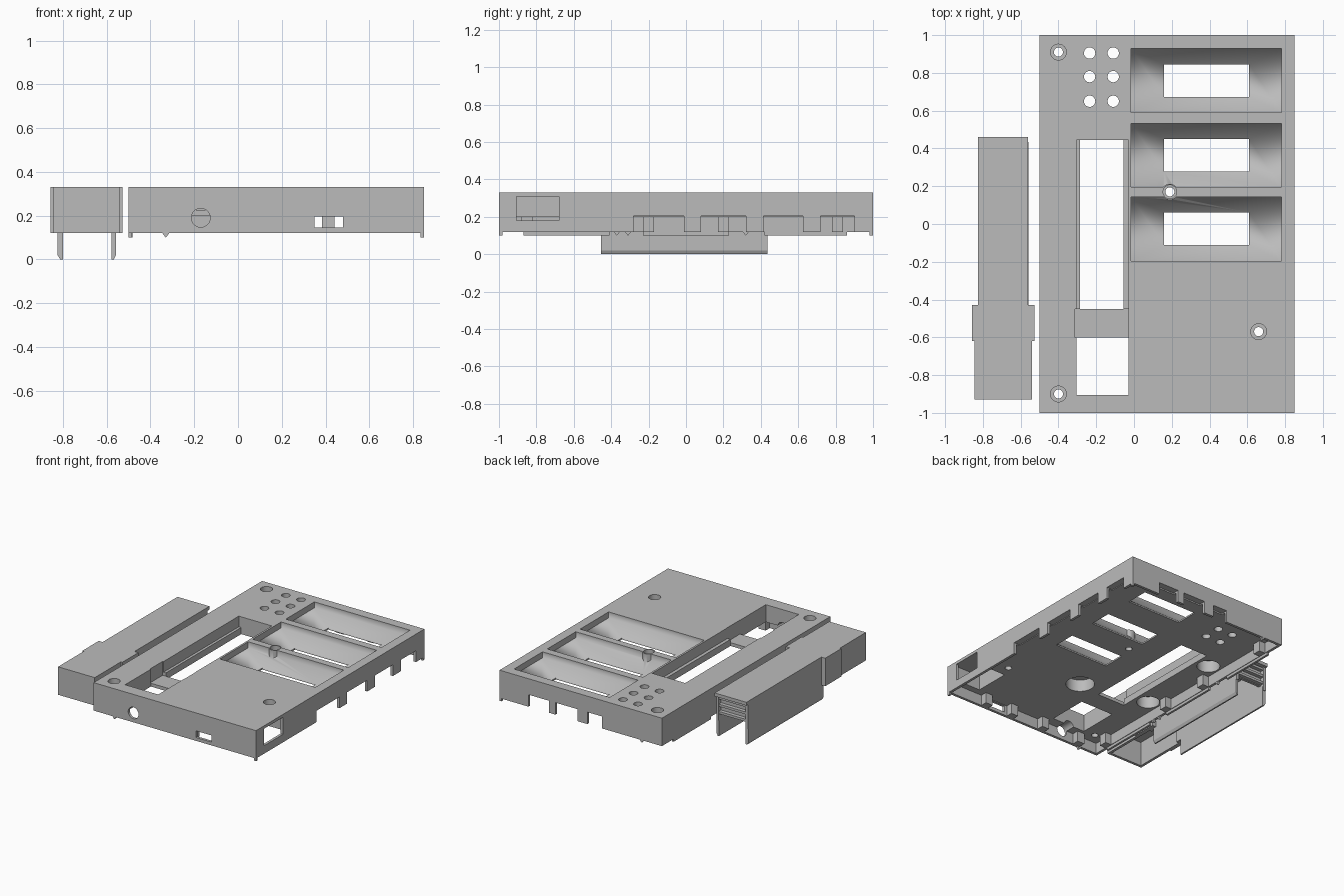
import bpy, bmesh, math
from mathutils import Vector

if "Cube" in bpy.data.objects:
    bpy.data.objects.remove(bpy.data.objects["Cube"])

grey = bpy.data.materials.new("plain grey")
grey.use_nodes = True
grey.diffuse_color = (0.5, 0.5, 0.5, 1)
grey.node_tree.nodes["Principled BSDF"].inputs["Base Color"].default_value = (0.5, 0.5, 0.5, 1)


def finish(name, bm):
    bmesh.ops.recalc_face_normals(bm, faces=bm.faces)
    mesh = bpy.data.meshes.new(name)
    bm.to_mesh(mesh)
    bm.free()
    mesh.materials.append(grey)
    ob = bpy.data.objects.new(name, mesh)
    bpy.context.collection.objects.link(ob)
    return ob


def loft(name, levels):
    """Stack rectangles (z, x0, x1, y0, y1) into a closed solid."""
    bm = bmesh.new()
    rings = []
    for z, x0, x1, y0, y1 in levels:
        corners = [(x0, y0), (x1, y0), (x1, y1), (x0, y1)]
        rings.append([bm.verts.new((x, y, z)) for x, y in corners])
    for a, b in zip(rings, rings[1:]):
        for i in range(4):
            j = (i + 1) % 4
            bm.faces.new((a[i], a[j], b[j], b[i]))
    bm.faces.new(rings[0])
    bm.faces.new(rings[-1])
    return finish(name, bm)


def box(name, x0, x1, y0, y1, z0, z1):
    return loft(name, [(z0, x0, x1, y0, y1), (z1, x0, x1, y0, y1)])


def rod(name, x, y, r, z0, z1):
    bm = bmesh.new()
    bmesh.ops.create_cone(bm, cap_ends=True, segments=32, radius1=r, radius2=r, depth=z1 - z0)
    bmesh.ops.translate(bm, vec=Vector((x, y, (z0 + z1) / 2)), verts=bm.verts)
    return finish(name, bm)


def boolean(target, tool, operation="DIFFERENCE"):
    mod = target.modifiers.new("cut", "BOOLEAN")
    mod.operation, mod.object, mod.solver = operation, tool, "EXACT"
    bpy.context.view_layer.objects.active = target
    bpy.ops.object.modifier_apply(modifier=mod.name)
    bpy.data.objects.remove(tool)


def cut_box(*size):
    boolean(case, box("cutter", *size))


def cut_rod(*size):
    boolean(case, rod("cutter", *size))


# Case: thick top plate on a thin skirt
TOP, PLATE, RIM = 0.33, 0.20, 0.12
case = box("case", -0.5, 0.85, -1, 1, RIM, TOP)
cut_box(-0.48, 0.83, -0.98, 0.98, 0, PLATE)

# Three display funnels with windows
for y in (0.59, 0.195, -0.195):
    rim = (-0.015, 0.78, y, y + 0.338)
    window = (0.16, 0.61, y + 0.083, y + 0.255)
    boolean(case, loft("cutter", [(0.4, *rim), (0.285, *rim), (0.212, *window), (0.1, *window)]))

# Long handle slot with side ledges, and lowered bridge
cut_box(-0.305, -0.03, -0.45, 0.445, 0.25, 0.4)
cut_box(-0.285, -0.055, -0.45, 0.445, 0.1, 0.4)
cut_box(-0.305, -0.03, -0.905, -0.6, 0.1, 0.4)
cut_box(-0.312, -0.028, -0.601, -0.449, 0.225, 0.4)

# Screw holes, with a post between two funnels
screws = [(-0.4, 0.91), (-0.4, -0.9), (0.66, -0.57), (0.19, 0.17)]
boolean(case, rod("post", *screws[-1], 0.043, 0.205, TOP), "UNION")
for x, y in screws:
    cut_rod(x, y, 0.042 if y != 0.17 else 0.036, 0.27, 0.4)
    cut_rod(x, y, 0.024, 0.1, 0.4)

# Indicator holes
for x in (-0.235, -0.11):
    for y in (0.905, 0.78, 0.65):
        cut_rod(x, y, 0.03, 0.1, 0.4)

# Blind bores under the plate
for x, y, r in [(0.135, -0.42, 0.1), (-0.388, 0.34, 0.08), (-0.388, -0.31, 0.08)]:
    cut_rod(x, y, r, 0.1, 0.29)

# Skirt notches on the left side and the back
for y0, y1 in [(-0.28, -0.01), (0.08, 0.32), (0.415, 0.625), (0.72, 0.9)]:
    cut_box(0.8, 0.9, y0, y1, 0.1, 0.205)
for x0, x1 in [(0.0, 0.12), (0.2, 0.385), (0.44, 0.61)]:
    cut_box(x0, x1, 0.95, 1.05, 0.1, 0.21)

# Side port with its pocket, front port and round front hole
cut_box(0.62, 0.83, -0.93, -0.66, 0.1, 0.31)
cut_box(0.8, 0.9, -0.905, -0.68, 0.18, 0.308)
cut_box(0.35, 0.48, -1.05, -0.95, 0.145, 0.195)
hole = rod("cutter", 0, 0, 0.043, -0.07, 0.07)
hole.rotation_euler.x = math.pi / 2
hole.location = (-0.17, -0.97, 0.19)
bpy.context.view_layer.update()
boolean(case, hole)

# Lips and corner tabs below the skirt
for i, (y0, y1) in enumerate([(-0.87, -0.41), (-0.23, 0.23), (0.42, 0.86)]):
    box(f"right_lip_{i}", -0.5, -0.484, y0, y1, 0.1, 0.125)
for name, y in (("front", -0.99), ("back", 0.99)):
    box(f"{name}_corner_tab", 0.834, 0.85, y - 0.01, y + 0.01, 0.1, 0.125)

# Snap bumps on the skirt edge
for i, (x, y) in enumerate([(-0.33, -0.99), (-0.33, 0.99), (-0.49, -0.37), (-0.49, -0.31), (-0.49, 0.32)]):
    along_x = abs(y) > 0.9
    wx, wy = (0.02, 0.008) if along_x else (0.008, 0.02)
    tip = (0.001, wy) if along_x else (wx, 0.001)
    loft(f"snap_bump_{i}", [(0.125, x - wx, x + wx, y - wy, y + wy),
                            (0.1, x - tip[0], x + tip[0], y - tip[1], y + tip[1])])

# Inner stop blocks along the skirt
for i, y in enumerate((-0.85, -0.2, 0.2, 0.81)):
    box(f"right_stop_{i}", -0.482, -0.43, y - 0.03, y + 0.03, RIM, 0.205)
for i, x in enumerate((-0.3, 0.02, 0.3, 0.53)):
    box(f"front_stop_{i}", x - 0.03, x + 0.03, -0.982, -0.93, RIM, 0.205)

# Separate cover: hollow stepped body, open below
cover = box("cover", -0.825, -0.56, -0.7, 0.46, RIM, TOP)
boolean(cover, box("wide_band", -0.857, -0.528, -0.62, -0.43, RIM, TOP), "UNION")
boolean(cover, box("front_block", -0.845, -0.54, -0.93, -0.55, RIM, TOP), "UNION")
boolean(cover, box("cutter", -0.803, -0.58, -0.91, 0.5, 0, 0.305))
boolean(cover, box("cutter", -0.825, -0.56, -0.91, -0.5, 0, 0.305))
boolean(cover, box("cutter", -0.9, -0.5, 0.44, 0.5, 0, 0.305))

# Cover rails with bevelled feet
for name, outer, inner in (("right", -0.825, -0.801), ("left", -0.558, -0.578)):
    lo, hi = min(outer, inner), max(outer, inner)
    mid = (lo + hi) / 2
    foot = (mid, hi) if name == "right" else (lo, mid)
    loft(f"{name}_rail", [(0, *foot, -0.455, 0.435), (0.02, lo, hi, -0.455, 0.435),
                          (0.15, lo, hi, -0.455, 0.435)])

# Ridges across the back end of the cover
for i, z in enumerate((0.17, 0.225, 0.28)):
    box(f"cover_ridge_{i}", -0.805, -0.578, 0.40, 0.438, z, z + 0.018)
box("cover_end_wall", -0.805, -0.578, 0.39, 0.41, 0.165, 0.31)

for ob in (case, cover):
    bpy.ops.object.select_all(action="DESELECT")
    ob.select_set(True)
    bpy.context.view_layer.objects.active = ob
    bpy.ops.object.shade_smooth_by_angle(angle=math.radians(50))
